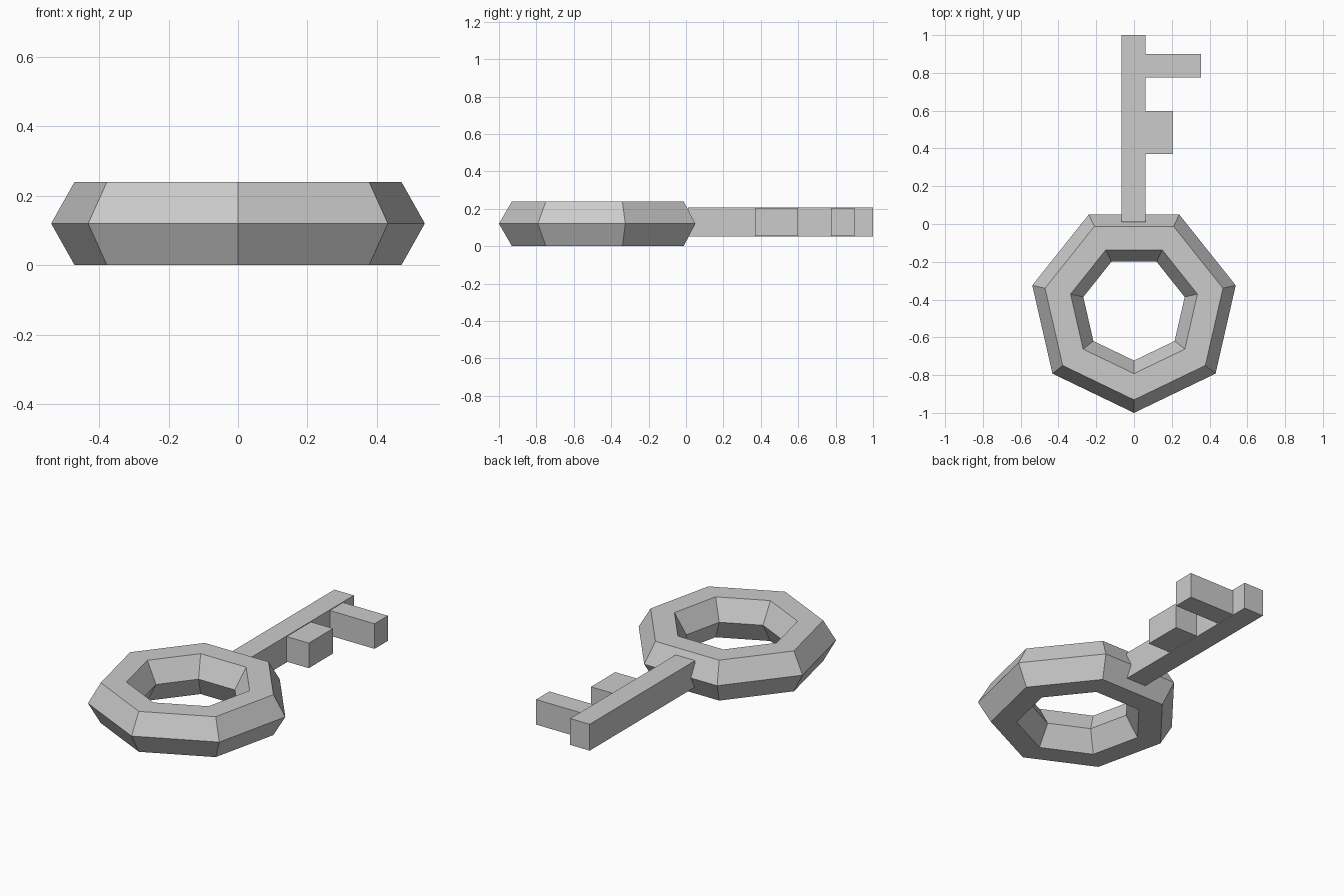
import bpy, math
from mathutils import Matrix

if "Cube" in bpy.data.objects:
    bpy.data.objects.remove(bpy.data.objects["Cube"])


def box(name, lo, hi):
    """Axis-aligned box between two corners."""
    bpy.ops.mesh.primitive_cube_add(size=1)
    ob = bpy.context.object
    ob.name = name
    size = [b - a for a, b in zip(lo, hi)]
    mid = [(a + b) / 2 for a, b in zip(lo, hi)]
    ob.data.transform(Matrix.Translation(mid) @ Matrix.Diagonal((*size, 1)))
    return ob


# Bow: seven-sided ring with a hexagonal section, one corner pointing to -y
outer = 1.05 / (1 + math.cos(math.pi / 7))
minor = 0.12 / math.sin(math.pi / 3)
bpy.ops.mesh.primitive_torus_add(major_segments=7, minor_segments=6,
                                 major_radius=outer - minor, minor_radius=minor)
bow = bpy.context.object
bow.name = "key_bow"
bow.data.transform(Matrix.Translation((0, outer - 1, 0.12))
                   @ Matrix.Rotation(-math.pi / 2, 4, 'Z'))
bow.data.shade_flat()

# Shaft running back from the bow
box("key_shaft", (-0.067, 0.01, 0.051), (0.061, 1.0, 0.208))

# Teeth: (tip x, start y, end y), slightly thinner than the shaft
for name, tip, y0, y1 in (("inner_tooth", 0.206, 0.37, 0.598),
                          ("outer_tooth", 0.355, 0.775, 0.9)):
    box(name, (0.0, y0, 0.055), (tip, y1, 0.204))
